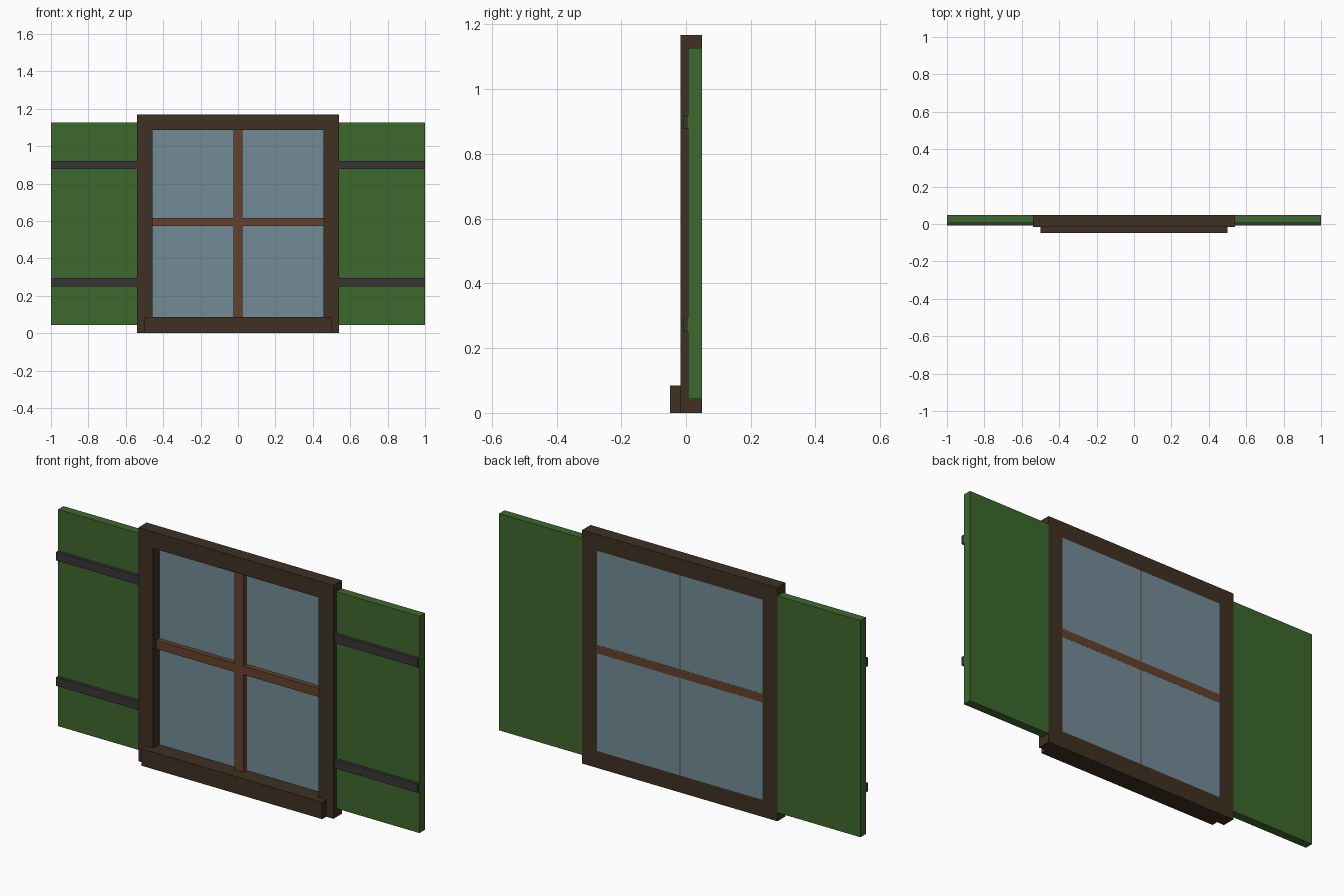
import bpy, bmesh

if "Cube" in bpy.data.objects:
    bpy.data.objects.remove(bpy.data.objects["Cube"])


def material(name, rgb):
    m = bpy.data.materials.new(name)
    m.diffuse_color = (*rgb, 1)
    m.use_nodes = True
    m.node_tree.nodes["Principled BSDF"].inputs["Base Color"].default_value = m.diffuse_color
    return m


FRAME = material("dark_wood", (0.05, 0.03, 0.016))
BAR = material("light_wood", (0.13, 0.055, 0.024))
GREEN = material("green_paint", (0.046, 0.14, 0.026))
IRON = material("iron", (0.04, 0.036, 0.036))
GLASS = material("glass", (0.17, 0.26, 0.31))


def add_object(name, bm, mat):
    bmesh.ops.recalc_face_normals(bm, faces=bm.faces)
    me = bpy.data.meshes.new(name)
    bm.to_mesh(me)
    bm.free()
    me.materials.append(mat)
    ob = bpy.data.objects.new(name, me)
    bpy.context.collection.objects.link(ob)
    return ob


def box(name, x, y, z, mat):
    """Box from (min, max) ranges on each axis."""
    bm = bmesh.new()
    bmesh.ops.create_cube(bm, size=1)
    for v in bm.verts:
        v.co = [r[0] if c < 0 else r[1] for c, r in zip(v.co, (x, y, z))]
    return add_object(name, bm, mat)


def ring(name, outer, inner, y, mat):
    """Rectangular frame; outer and inner are (half width, z min, z max)."""
    bm = bmesh.new()
    loops = []
    for (w, z0, z1), d in ((outer, y[0]), (inner, y[0]), (inner, y[1]), (outer, y[1])):
        loops.append([bm.verts.new((px, d, pz)) for px, pz in
                      ((-w, z0), (w, z0), (w, z1), (-w, z1))])
    for a, b in zip(loops, loops[1:] + loops[:1]):
        for i in range(4):
            j = (i + 1) % 4
            bm.faces.new((a[i], a[j], b[j], b[i]))
    return add_object(name, bm, mat)


BACK = 0.049

# Window surround and projecting sill
ring("window_frame", (0.54, 0, 1.168), (0.458, 0.085, 1.086), (-0.017, BACK), FRAME)
box("sill", (-0.5, 0.5), (-0.049, -0.017), (0, 0.085), FRAME)

# Glazing bars
box("vertical_bar", (-0.025, 0.025), (0.008, BACK - 0.001), (0.085, 1.086), BAR)
box("horizontal_bar", (-0.458, 0.458), (0.009, BACK + 0.0004), (0.573, 0.616), BAR)

# Each side: glass pane, shutter and two iron straps
for side, s in (("left", -1), ("right", 1)):
    def span(a, b):
        return sorted((s * a, s * b))

    box(f"{side}_glass", span(0.003, 0.458), (0.033, BACK), (0.085, 1.086), GLASS)
    box(f"{side}_shutter", span(0.54, 1.0), (0.006, BACK), (0.043, 1.127), GREEN)
    for level, z in (("lower", 0.272), ("upper", 0.899)):
        box(f"{side}_{level}_strap", span(0.54, 1.0), (-0.009, 0.006),
            (z - 0.0215, z + 0.0215), IRON)
